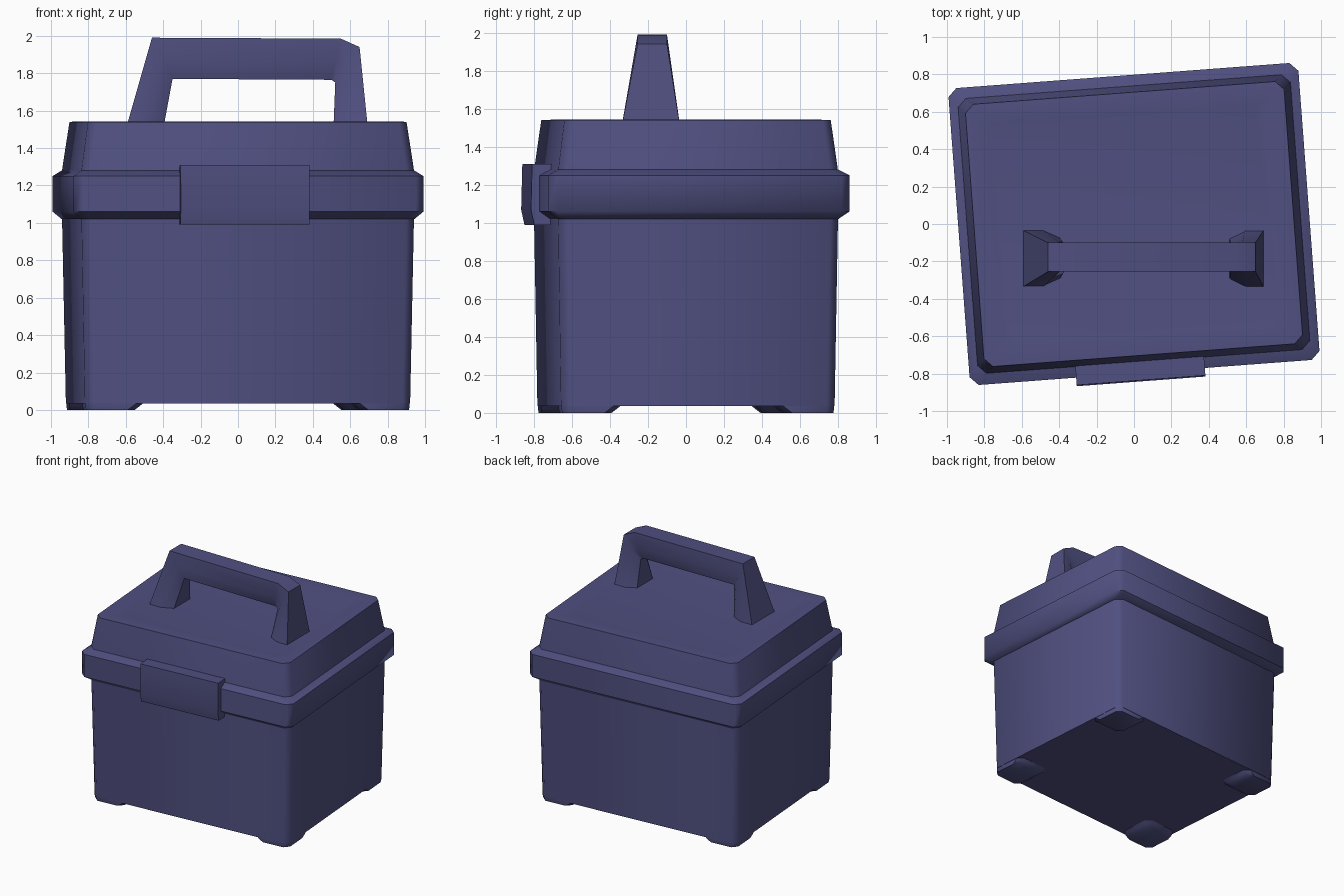
import bpy, bmesh, math
from mathutils import Matrix

if "Cube" in bpy.data.objects:
    bpy.data.objects.remove(bpy.data.objects["Cube"])

TURN = Matrix.Rotation(math.radians(4.3), 4, 'Z')   # box sits slightly turned
mat = bpy.data.materials.new("dusky_blue")
mat.diffuse_color = (0.08, 0.08, 0.22, 1)
mat.use_nodes = True
mat.node_tree.nodes["Principled BSDF"].inputs["Base Color"].default_value = mat.diffuse_color


def finish(name, bm, turn=True):
    bmesh.ops.recalc_face_normals(bm, faces=bm.faces)
    if turn:
        bm.transform(TURN)
    me = bpy.data.meshes.new(name)
    bm.to_mesh(me)
    bm.free()
    ob = bpy.data.objects.new(name, me)
    bpy.context.collection.objects.link(ob)
    me.materials.append(mat)
    bpy.ops.object.select_all(action='DESELECT')
    ob.select_set(True)
    bpy.context.view_layer.objects.active = ob
    bpy.ops.object.shade_smooth_by_angle(angle=math.radians(50))
    return ob


def skin(name, rings, **kw):
    """Join point rings into a closed, capped tube."""
    bm = bmesh.new()
    rows = [[bm.verts.new(p) for p in r] for r in rings]
    n = len(rows[0])
    for a, b in zip(rows, rows[1:]):
        for i in range(n):
            j = (i + 1) % n
            bm.faces.new((a[i], a[j], b[j], b[i]))
    bm.faces.new(rows[0])
    bm.faces.new(rows[-1])
    return finish(name, bm, **kw)


def ring(z, w, d, c, cx=0, cy=0):
    """Rectangle of half size w, d with cut corners c."""
    pts = [(w, d - c), (w - c, d), (c - w, d), (-w, d - c),
           (-w, c - d), (c - w, -d), (w - c, -d), (w, c - d)]
    return [(cx + x, cy + y, z) for x, y in pts]


def stack(name, rows, c):
    return skin(name, [ring(z, w, d, c) for z, w, d in rows])


# tapered tub
stack("tub", [(0.035, 0.872, 0.722), (1.06, 0.892, 0.739)], 0.045)

# rim where lid and tub meet
stack("rim", [(1.02, 0.893, 0.74), (1.06, 0.938, 0.796),
              (1.25, 0.938, 0.796), (1.28, 0.893, 0.74)], 0.045)

# lid with a faintly dished top
stack("lid", [(1.24, 0.895, 0.741), (1.30, 0.889, 0.735), (1.54, 0.854, 0.703),
              (1.543, 0.80, 0.65), (1.535, 0.74, 0.59)], 0.045)

# corner feet
for sx in (-1, 1):
    for sy in (-1, 1):
        skin(f"foot_{'left' if sx < 0 else 'right'}_{'front' if sy < 0 else 'back'}",
             [ring(0.0, 0.13, 0.13, 0.04, sx * 0.735, sy * 0.585),
              ring(0.02, 0.145, 0.145, 0.04, sx * 0.724, sy * 0.574),
              ring(0.06, 0.17, 0.17, 0.04, sx * 0.70, sy * 0.55)])

# front latch plate
skin("latch", [[(x, -0.70, 0.99), (x, -0.825, 0.99), (x, -0.842, 1.07),
                (x, -0.836, 1.31), (x, -0.70, 1.31)] for x in (-0.37, 0.32)])

# carry handle: outer x,z / inner x,z / front y, back y at each bend
bends = [(-0.60, 1.50, -0.40, 1.50, -0.34, -0.03),
         (-0.46, 1.99, -0.35, 1.77, -0.255, -0.10),
         (0.55, 1.985, 0.50, 1.765, -0.255, -0.10),
         (0.65, 1.94, 0.52, 1.75, -0.255, -0.10),
         (0.695, 1.50, 0.51, 1.50, -0.34, -0.03)]


def handle_ring(ox, oz, ix, iz, f, b):
    mx, mz = ox + (ix - ox) * 0.55, oz + (iz - oz) * 0.55
    return [(ox, f, oz), (mx, f, mz), (ix, f + 0.04, iz),
            (ix, b - 0.04, iz), (mx, b, mz), (ox, b, oz)]


skin("handle", [handle_ring(*p) for p in bends], turn=False)
